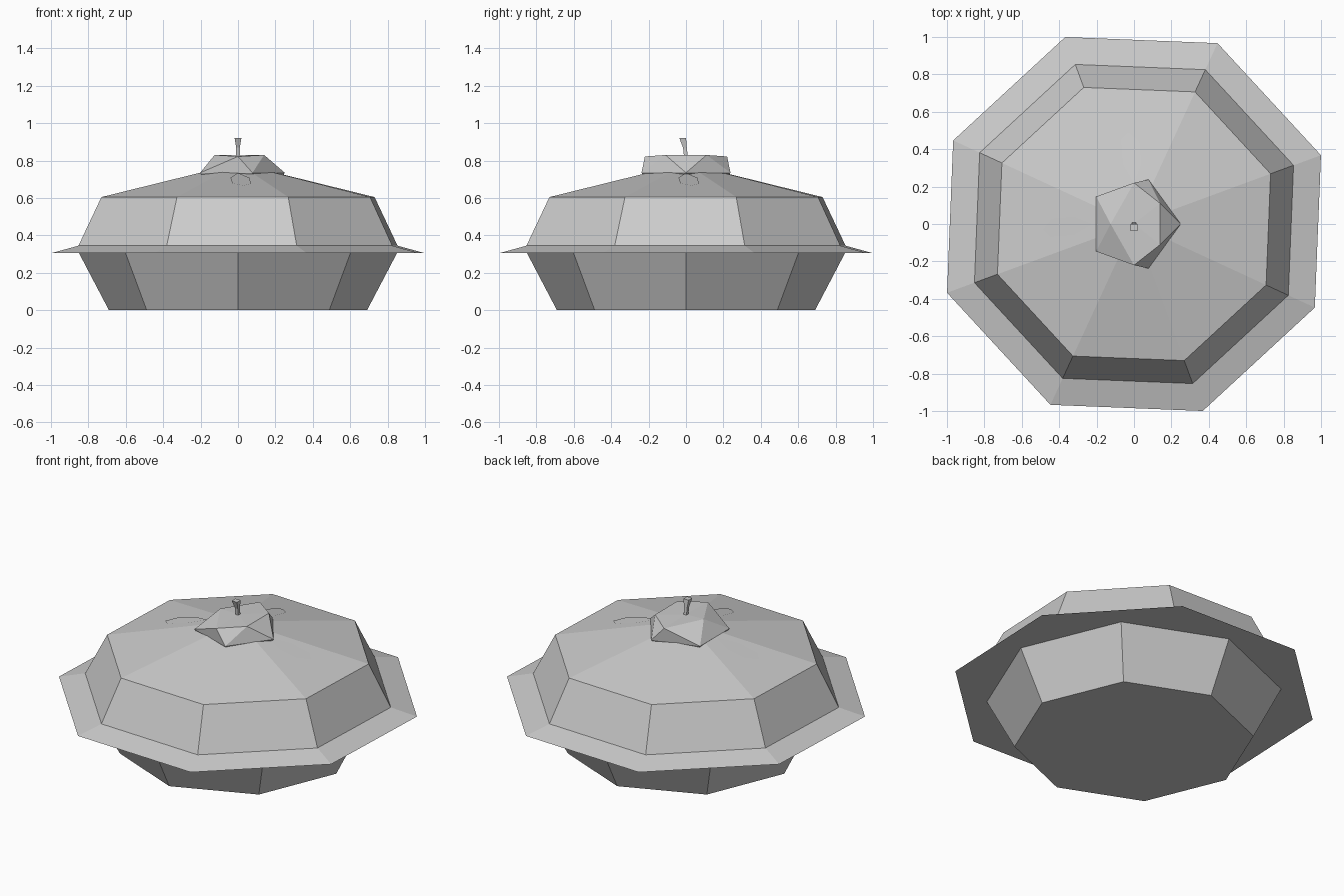
import bpy, bmesh
from math import cos, sin, pi, radians

if "Cube" in bpy.data.objects:
    bpy.data.objects.remove(bpy.data.objects["Cube"])


def ring(n, r, z, turn=0.0):
    return [(r * cos(turn + 2 * pi * i / n), r * sin(turn + 2 * pi * i / n), z) for i in range(n)]


def loft(name, rings, apex=None, cap_top=True, cap_bottom=True):
    """Skin a stack of equal-sized rings, closing the top flat or to an apex."""
    bm = bmesh.new()
    loops = [[bm.verts.new(p) for p in r] for r in rings]
    n = len(loops[0])
    for a, b in zip(loops, loops[1:]):
        for i in range(n):
            j = (i + 1) % n
            bm.faces.new((a[i], a[j], b[j], b[i]))
    if cap_bottom:
        bm.faces.new(loops[0][::-1])
    if apex:
        tip = bm.verts.new(apex)
        for i in range(n):
            bm.faces.new((loops[-1][i], loops[-1][(i + 1) % n], tip))
    elif cap_top:
        bm.faces.new(loops[-1])
    return finish(name, bm)


def finish(name, bm):
    mesh = bpy.data.meshes.new(name)
    bm.normal_update()
    bm.to_mesh(mesh)
    bm.free()
    ob = bpy.data.objects.new(name, mesh)
    bpy.context.collection.objects.link(ob)
    return ob


# Baking dish: tapered octagon with corners on the axes
loft("dish", [ring(8, 0.69, 0), ring(8, 0.85, 0.305)], cap_top=False)

# Pie crust: flared rim, steep wall and shallow lid
turn = radians(20.2)
TIP, EDGE_R, EDGE_Z = 0.785, 0.778, 0.605
loft("crust", [ring(8, 1.065, 0.305, turn), ring(8, 0.909, 0.345, turn),
               ring(8, EDGE_R, EDGE_Z, turn)], apex=(0, 0, TIP))

# Steam vents: thin leaf shapes lying on the lid
slope = (TIP - EDGE_Z) / (EDGE_R * cos(pi / 8))
outline = [(0.22, 0.0), (0.32, -0.04), (0.44, -0.03), (0.49, 0.03), (0.45, 0.07), (0.32, 0.06)]
for k in range(4):
    bm = bmesh.new()
    a = k * pi / 2
    bm.faces.new([bm.verts.new((r * cos(a) - w * sin(a), r * sin(a) + w * cos(a),
                                TIP + 0.004 - slope * r)) for r, w in outline])
    finish(f"steam_vent_{k + 1}", bm)

# Fruit topping: five-sided zigzag body sunk into the lid
bm = bmesh.new()
base = [bm.verts.new(p) for p in ring(5, 0.2, 0.66)]
low = [bm.verts.new(p) for p in ring(5, 0.25, 0.735)]
top = [bm.verts.new(p) for p in [(0.14, 0.11, 0.83), (0, 0.22, 0.822), (-0.125, 0, 0.83),
                                 (0, -0.22, 0.822), (0.14, -0.11, 0.83)]]
centre = bm.verts.new((0, 0, 0.828))
bm.faces.new(base[::-1])
for i in range(5):
    j = (i + 1) % 5
    bm.faces.new((base[i], base[j], low[j], low[i]))
    bm.faces.new((low[i], low[j], top[i]))
    bm.faces.new((low[j], top[j], top[i]))
    bm.faces.new((top[i], top[j], centre))
finish("fruit", bm)

# Stem: small square stalk, bent forward and flared at the tip
stalk = [(0.0, 0.011, 0.82), (-0.006, 0.011, 0.87), (-0.018, 0.02, 0.922)]
loft("stem", [[(x, y + dy, z) for x, y, z in ring(4, r * 1.3, z, pi / 4)] for dy, r, z in stalk])
